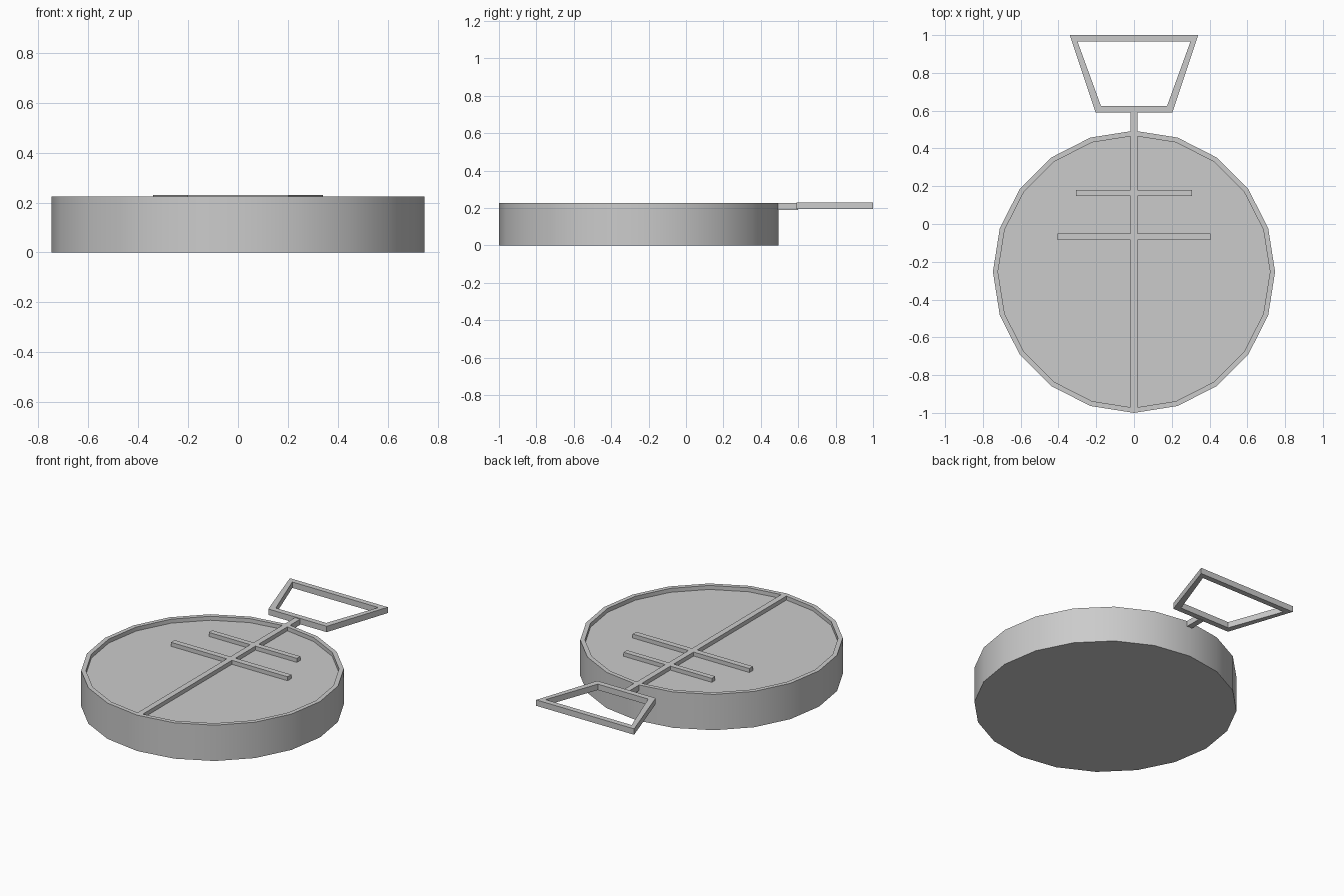
import bpy, bmesh, math

if "Cube" in bpy.data.objects:
    bpy.data.objects.remove(bpy.data.objects["Cube"])

CY, R, R_IN, SIDES = -0.253, 0.747, 0.72, 20


def finish(name, bm, smooth=False):
    bmesh.ops.recalc_face_normals(bm, faces=bm.faces)
    mesh = bpy.data.meshes.new(name)
    bm.to_mesh(mesh)
    bm.free()
    ob = bpy.data.objects.new(name, mesh)
    bpy.context.collection.objects.link(ob)
    if smooth:
        bpy.ops.object.select_all(action='DESELECT')
        ob.select_set(True)
        bpy.context.view_layer.objects.active = ob
        bpy.ops.object.shade_smooth_by_angle(angle=math.radians(30))
    return ob


def circle(r):
    return [(r * math.cos(math.tau * i / SIDES), CY + r * math.sin(math.tau * i / SIDES))
            for i in range(SIDES)]


def prism(name, pts, z0, z1, smooth=False):
    bm = bmesh.new()
    face = bm.faces.new([bm.verts.new((x, y, z0)) for x, y in pts])
    up = bmesh.ops.extrude_face_region(bm, geom=[face], use_keep_orig=True)['geom']
    bmesh.ops.translate(bm, vec=(0, 0, z1 - z0),
                        verts=[v for v in up if isinstance(v, bmesh.types.BMVert)])
    return finish(name, bm, smooth)


def frame(name, outer, inner, z0, z1, smooth=False):
    # closed band between two outlines with the same number of points
    bm = bmesh.new()
    loops = [[bm.verts.new((x, y, z)) for x, y in pts]
             for pts, z in ((outer, z0), (outer, z1), (inner, z1), (inner, z0))]
    n = len(outer)
    for k in range(4):
        a, b = loops[k], loops[(k + 1) % 4]
        for i in range(n):
            j = (i + 1) % n
            bm.faces.new((a[i], a[j], b[j], b[i]))
    return finish(name, bm, smooth)


def bar(name, x, y0, y1, z0, z1):
    return prism(name, [(-x, y0), (x, y0), (x, y1), (-x, y1)], z0, z1)


# round body and raised rim
prism("body", circle(R), 0, 0.2, True)
frame("rim", circle(R), circle(R_IN), 0.2, 0.225, True)

# long spine running out to the handle, and two cross bars
bar("spine", 0.018, CY - R_IN - 0.005, 0.60, 0.19, 0.225)
bar("short_cross_bar", 0.306, 0.147, 0.181, 0.19, 0.225)
bar("long_cross_bar", 0.405, -0.086, -0.05, 0.19, 0.225)

# open trapezoid handle
frame("handle",
      [(-0.203, 0.59), (0.203, 0.59), (0.34, 1.0), (-0.34, 1.0)],
      [(-0.175, 0.625), (0.175, 0.625), (0.299, 0.966), (-0.299, 0.966)],
      0.193, 0.23)
